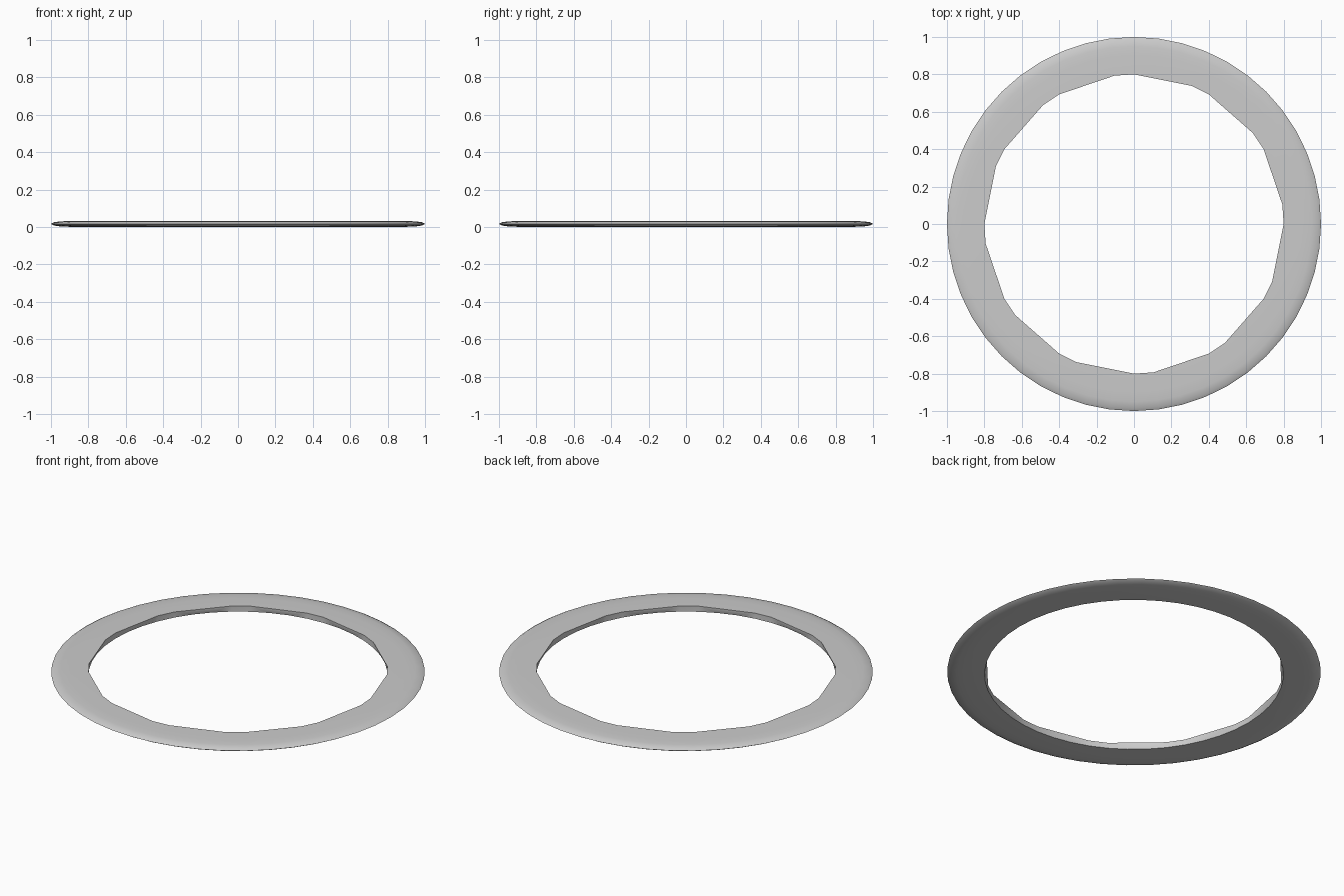
import bpy, bmesh
from math import cos, sin, tau, radians

if "Cube" in bpy.data.objects:
    bpy.data.objects.remove(bpy.data.objects["Cube"])

N = 48
# Half profile (radius, z) from top inner edge, round the thin outer rim, to bottom inner edge
H = 0.033
PROFILE = [(0.80, H), (0.90, H - 0.001), (0.95, H - 0.003), (0.985, H - 0.008),
           (1.00, H / 2),
           (0.985, 0.008), (0.95, 0.003), (0.90, 0.001), (0.80, 0.0)]

bm = bmesh.new()
loops = [[bm.verts.new((r * cos(tau * i / N), r * sin(tau * i / N), z)) for i in range(N)]
         for r, z in PROFILE]

# Top, rim and underside
for a, b in zip(loops, loops[1:]):
    for i in range(N):
        j = (i + 1) % N
        f = bm.faces.new((a[i], b[i], b[j], a[j]))
        f.smooth = True

# Inner wall: per 30 degrees, one short facet and one long chord along the top edge
top, bottom = loops[0], loops[-1]
for s in range(0, N, 4):
    t = [top[(s + k) % N] for k in range(5)]
    b = [bottom[(s + k) % N] for k in range(5)]
    for face in ((b[0], t[0], t[1], b[1]),
                 (b[1], t[1], b[2]),
                 (t[1], b[3], b[2]),
                 (t[1], t[4], b[3]),
                 (t[4], b[4], b[3]),
                 (t[4], t[3], t[2], t[1])):
        bm.faces.new(face)

mesh = bpy.data.meshes.new("flat_ring")
bm.to_mesh(mesh)
bm.free()
ring = bpy.data.objects.new("flat_ring", mesh)
bpy.context.collection.objects.link(ring)

# Keep the inner edges crisp
bpy.context.view_layer.objects.active = ring
ring.select_set(True)
bpy.ops.object.shade_smooth_by_angle(angle=radians(30))
